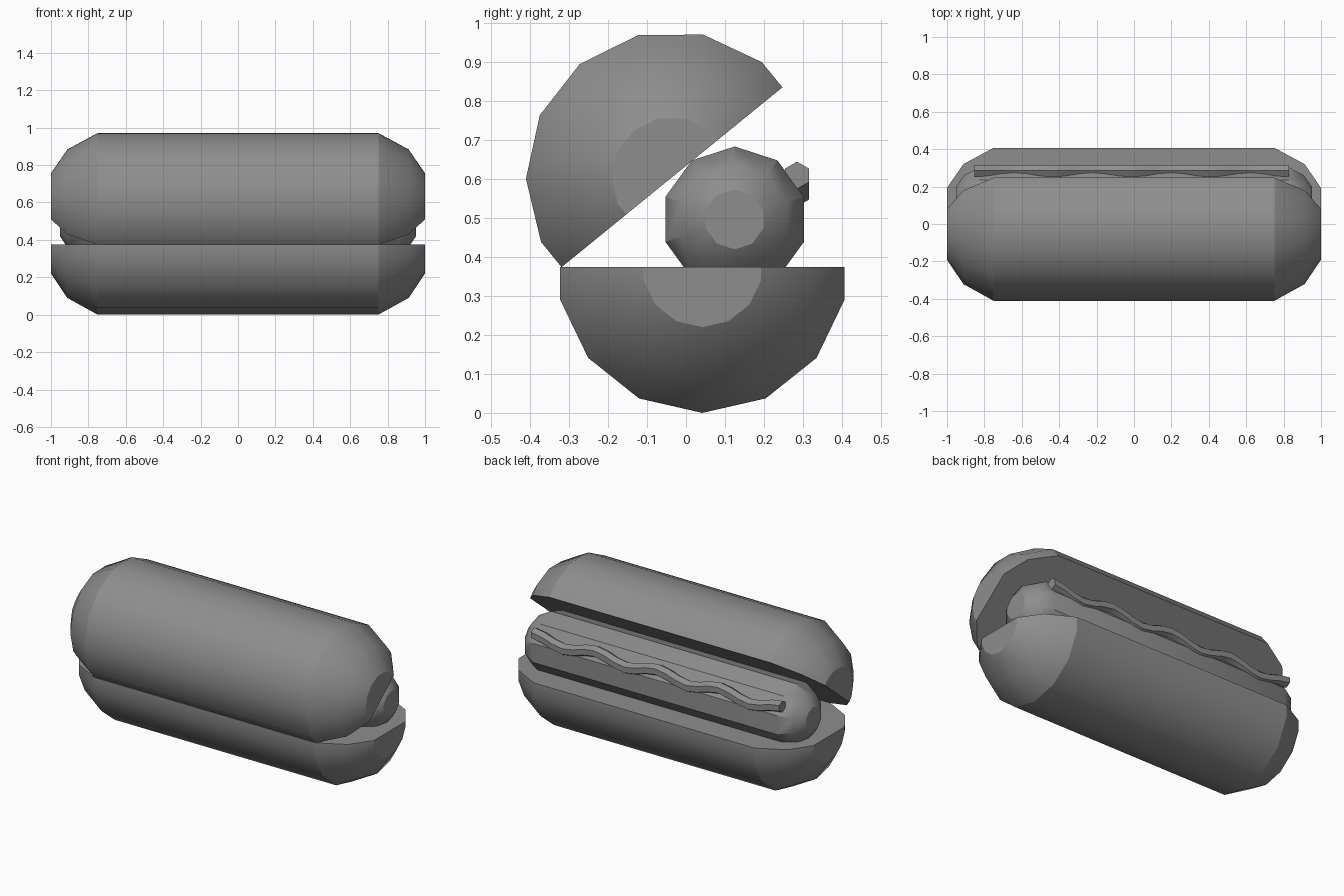
import bpy, bmesh
from math import sin, cos, pi, radians
from mathutils import Vector

if "Cube" in bpy.data.objects:
    bpy.data.objects.remove(bpy.data.objects["Cube"])

# One dark grey finish shared by all parts
grey = bpy.data.materials.new("dark_grey")
grey.diffuse_color = (0.27, 0.27, 0.27, 1)
grey.use_nodes = True
grey.node_tree.nodes["Principled BSDF"].inputs["Base Color"].default_value = grey.diffuse_color


def loft(rings):
    """Skin equal-sized rings of points and close both ends."""
    bm = bmesh.new()
    loops = [[bm.verts.new(p) for p in ring] for ring in rings]
    n = len(loops[0])
    for a, b in zip(loops, loops[1:]):
        for i in range(n):
            j = (i + 1) % n
            bm.faces.new((a[i], a[j], b[j], b[i]))
    bm.faces.new(loops[0])
    bm.faces.new(loops[-1])
    return bm


def ring(x, y, z, r, sides, turn=0.0):
    return [(x, y + r * sin(turn + 2 * pi * i / sides),
             z + r * cos(turn + 2 * pi * i / sides)) for i in range(sides)]


def capsule(half_len, cap, radius, y, z, sides, turn=0.0):
    """Rounded bar along x with two-step chamfered ends."""
    steps = [(half_len, 0.413), (half_len - cap * 0.35, 0.76), (half_len - cap, 1.0)]
    stations = [(-x, s) for x, s in steps] + [(x, s) for x, s in reversed(steps)]
    return loft([ring(x, y, z, radius * s, sides, turn) for x, s in stations])


def finish(name, bm, angle):
    bmesh.ops.recalc_face_normals(bm, faces=bm.faces)
    mesh = bpy.data.meshes.new(name)
    bm.to_mesh(mesh)
    bm.free()
    mesh.materials.append(grey)
    ob = bpy.data.objects.new(name, mesh)
    bpy.context.collection.objects.link(ob)
    bpy.ops.object.select_all(action='DESELECT')
    ob.select_set(True)
    bpy.context.view_layer.objects.active = ob
    bpy.ops.object.shade_smooth_by_angle(angle=radians(angle))
    return ob


def half_bun(name, y, z, normal):
    """Capsule cut lengthwise; the side that normal points to is kept."""
    turn = Vector((normal[2], normal[1])).angle_signed(Vector((1, 0)))
    bm = capsule(1.0, 0.25, 0.375, y, z, 14, turn)
    cut = bmesh.ops.bisect_plane(
        bm, geom=bm.verts[:] + bm.edges[:] + bm.faces[:],
        plane_co=(0, y, z), plane_no=normal, clear_inner=True)
    edges = [e for e in cut['geom_cut'] if isinstance(e, bmesh.types.BMEdge)]
    bmesh.ops.contextual_create(bm, geom=edges)
    return finish(name, bm, 27.7)


# Bun halves: lower one flat, upper one tipped open toward the back
tilt = radians(39.15)
half_bun("bun_bottom", 0.042, 0.375, Vector((0, 0, -1)))
half_bun("bun_top", -0.036, 0.605, Vector((0, -sin(tilt), cos(tilt))))

# Sausage resting in the lower bun
finish("sausage", capsule(0.952, 0.125, 0.187, 0.125, 0.497, 10), 30)

# Wavy mustard line along the exposed side of the sausage
waves, per_wave = 4, 6
count = waves * per_wave
path = []
for i in range(count + 1):
    x = -0.853 + 1.683 * i / count
    path.append(ring(x, 0.285, 0.5875 + 0.0225 * cos(2 * pi * i / per_wave), 0.035, 6))
finish("mustard", loft(path), 30)
